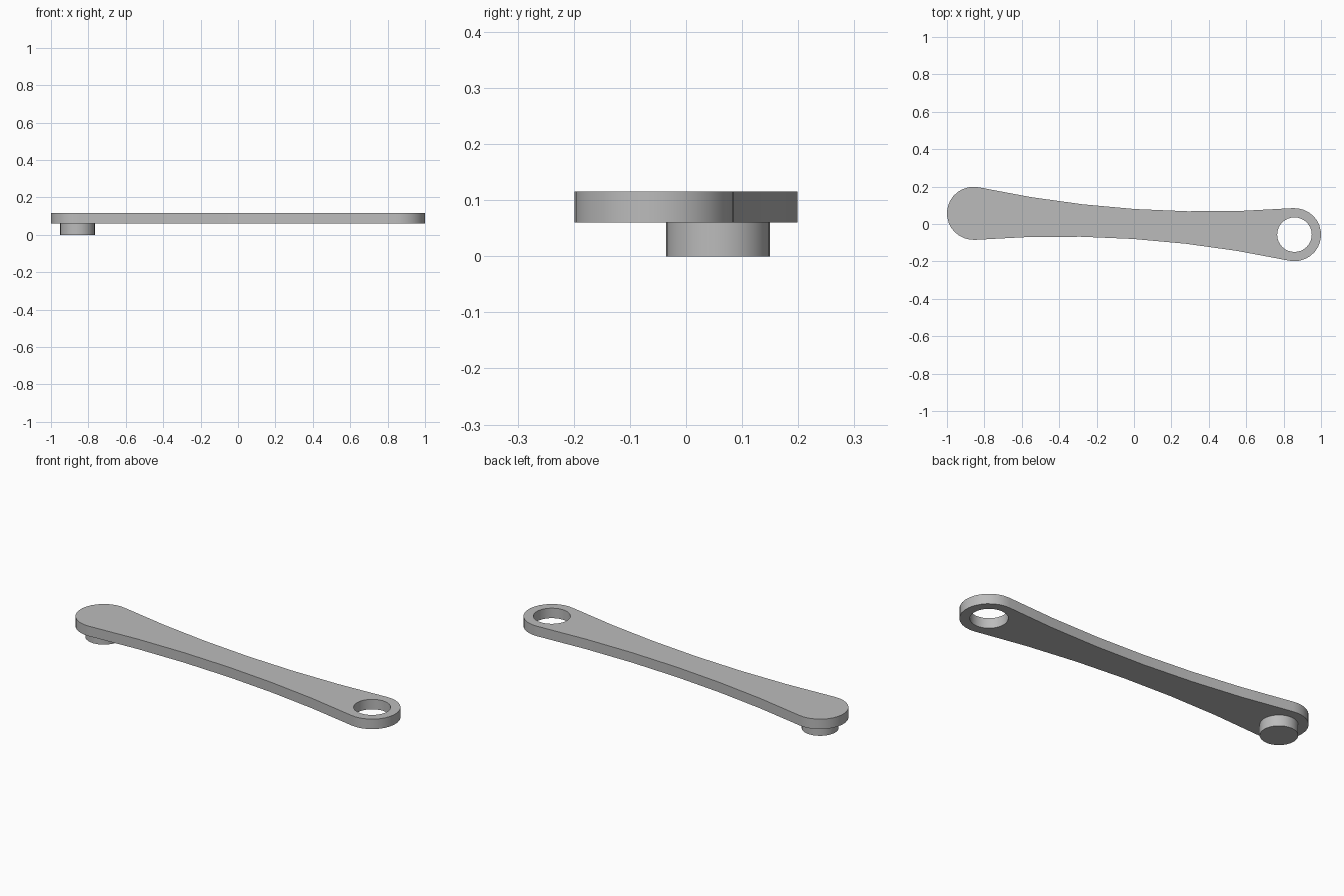
import bpy, bmesh, math
from mathutils import Vector

old = bpy.data.objects.get("Cube")
if old:
    bpy.data.objects.remove(old, do_unlink=True)

grey = bpy.data.materials.new("plain grey")
grey.use_nodes = True
colour = (0.5, 0.5, 0.5, 1)
grey.diffuse_color = colour
grey.node_tree.nodes["Principled BSDF"].inputs["Base Color"].default_value = colour

END = Vector((0.858, -0.057))   # centre of the holed end; the peg end mirrors it
END_R, BORE_R = 0.142, 0.0925
PLATE_Z, TOP_Z = 0.06, 0.115


def arc(centre, radius, start, stop, steps):
    """Points along an arc, angles in degrees."""
    angles = [math.radians(start + (stop - start) * i / steps) for i in range(steps + 1)]
    return [centre + radius * Vector((math.cos(a), math.sin(a))) for a in angles]


def circle(centre, radius, steps=32):
    return arc(centre, radius, 0, 360, steps)[:-1]


def prism(name, loops, z0, z1):
    """Fill the outline (with any inner loops as holes) and extrude it upward."""
    bm = bmesh.new()
    edges = []
    for loop in loops:
        verts = [bm.verts.new((p.x, p.y, z0)) for p in loop]
        edges += [bm.edges.new((v, verts[i - 1])) for i, v in enumerate(verts)]
    bmesh.ops.triangle_fill(bm, edges=edges, use_beauty=True, normal=(0, 0, -1))
    ext = bmesh.ops.extrude_face_region(bm, geom=bm.faces[:], use_keep_orig=True)
    moved = [g for g in ext["geom"] if isinstance(g, bmesh.types.BMVert)]
    bmesh.ops.translate(bm, verts=moved, vec=(0, 0, z1 - z0))
    bmesh.ops.recalc_face_normals(bm, faces=bm.faces[:])
    bmesh.ops.dissolve_limit(bm, angle_limit=0.01, verts=bm.verts[:], edges=bm.edges[:])
    mesh = bpy.data.meshes.new(name)
    bm.to_mesh(mesh)
    bm.free()
    mesh.materials.append(grey)
    obj = bpy.data.objects.new(name, mesh)
    bpy.context.collection.objects.link(obj)
    bpy.ops.object.select_all(action="DESELECT")
    obj.select_set(True)
    bpy.context.view_layer.objects.active = obj
    bpy.ops.object.shade_smooth_by_angle(angle=math.radians(30))
    return obj


# Half the arm outline: rounded end, then the waisted back edge
half = arc(END, END_R, -102, 94, 16)
start, stop = half[-1], -half[0]
control = Vector((0, 0.0195))
for i in range(1, 6):
    t = i / 6
    half.append(start * (1 - t) ** 2 + control * 2 * t * (1 - t) + stop * t ** 2)
outline = half + [-p for p in half]

# Arm plate with a round through hole at the right-hand end of the outline
prism("arm", [outline, circle(END, BORE_R)], PLATE_Z, TOP_Z)

# Round peg under the other end
prism("peg", [circle(-END, BORE_R)], 0, PLATE_Z)
